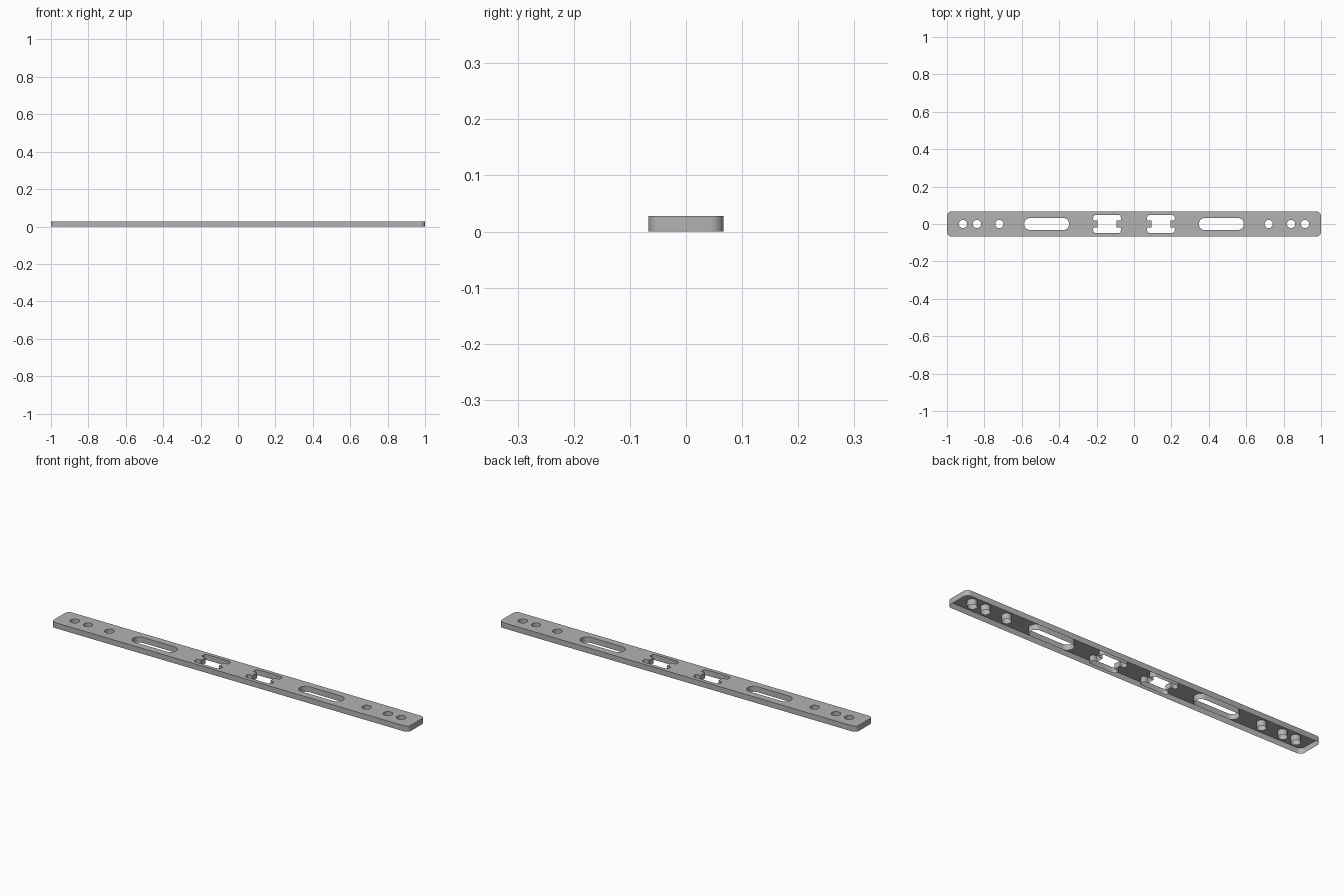
import bpy, bmesh
from math import pi, cos, sin
from mathutils import Vector

if "Cube" in bpy.data.objects:
    bpy.data.objects.remove(bpy.data.objects["Cube"], do_unlink=True)

HEIGHT = 0.028

grey = bpy.data.materials.new("satin_grey")
grey.use_nodes = True
colour = (0.45, 0.45, 0.45, 1)
grey.diffuse_color = colour
grey.node_tree.nodes["Principled BSDF"].inputs["Base Color"].default_value = colour


def rounded(corners, steps=6):
    """Outline with each (x, y, radius) right-angle corner rounded."""
    pts = []
    for i, (x, y, r) in enumerate(corners):
        p = Vector((x, y))
        a = (Vector(corners[i - 1][:2]) - p).normalized()
        b = (Vector(corners[(i + 1) % len(corners)][:2]) - p).normalized()
        if r == 0:
            pts.append(p)
            continue
        centre = p + (a + b) * r
        for k in range(steps + 1):
            t = k / steps * pi / 2
            pts.append(centre - b * r * cos(t) - a * r * sin(t))
    return pts


def box(hx, hy, r, steps=6):
    return rounded([(-hx, -hy, r), (hx, -hy, r), (hx, hy, r), (-hx, hy, r)], steps)


def circle(r, n=24):
    return [Vector((r * cos(2 * pi * k / n), r * sin(2 * pi * k / n))) for k in range(n)]


def window(hx, hy, waist, tab, r):
    """Rectangular opening with a square tab reaching in from each end."""
    half = [(hx, -hy, r), (hx, -tab, r / 2), (waist, -tab, 0),
            (waist, tab, 0), (hx, tab, r / 2), (hx, hy, r)]
    return rounded(half + [(-x, -y, q) for x, y, q in half], 4)


# Outer outline and the openings, mirrored about the middle
outlines = [box(1.0, 0.067, 0.024)]
for side in (-1, 1):
    openings = [(x, circle(0.022)) for x in (0.72, 0.84, 0.914)]
    openings.append((0.467, box(0.12, 0.032, 0.0315, 8)))
    openings.append((0.144, window(0.074, 0.048, 0.05, 0.018, 0.014)))
    for x, pts in openings:
        outlines.append([p + Vector((side * x, 0)) for p in pts])

# Top sheet filled between the outlines
bm = bmesh.new()
for pts in outlines:
    vs = [bm.verts.new((p.x, p.y, HEIGHT)) for p in pts]
    for i, v in enumerate(vs):
        bm.edges.new((vs[i - 1], v))
rim = list(bm.edges)
bmesh.ops.triangle_fill(bm, use_beauty=True, edges=rim, normal=(0, 0, 1))
for f in bm.faces:
    if f.normal.z < 0:
        f.normal_flip()

# Outer skirt and opening collars, left open underneath
res = bmesh.ops.extrude_edge_only(bm, edges=rim)
for v in res["geom"]:
    if isinstance(v, bmesh.types.BMVert):
        v.co.z = 0
bmesh.ops.recalc_face_normals(bm, faces=bm.faces)
bm.normal_update()
top = [f for f in bm.faces if abs(f.normal.z) > 0.9]
if top[0].normal.z < 0:
    bmesh.ops.reverse_faces(bm, faces=bm.faces)

mesh = bpy.data.meshes.new("mounting_strip")
bm.to_mesh(mesh)
bm.free()
mesh.materials.append(grey)
strip = bpy.data.objects.new("mounting_strip", mesh)
bpy.context.collection.objects.link(strip)
bpy.context.view_layer.objects.active = strip
strip.select_set(True)
bpy.ops.object.shade_smooth_by_angle(angle=pi / 6)
